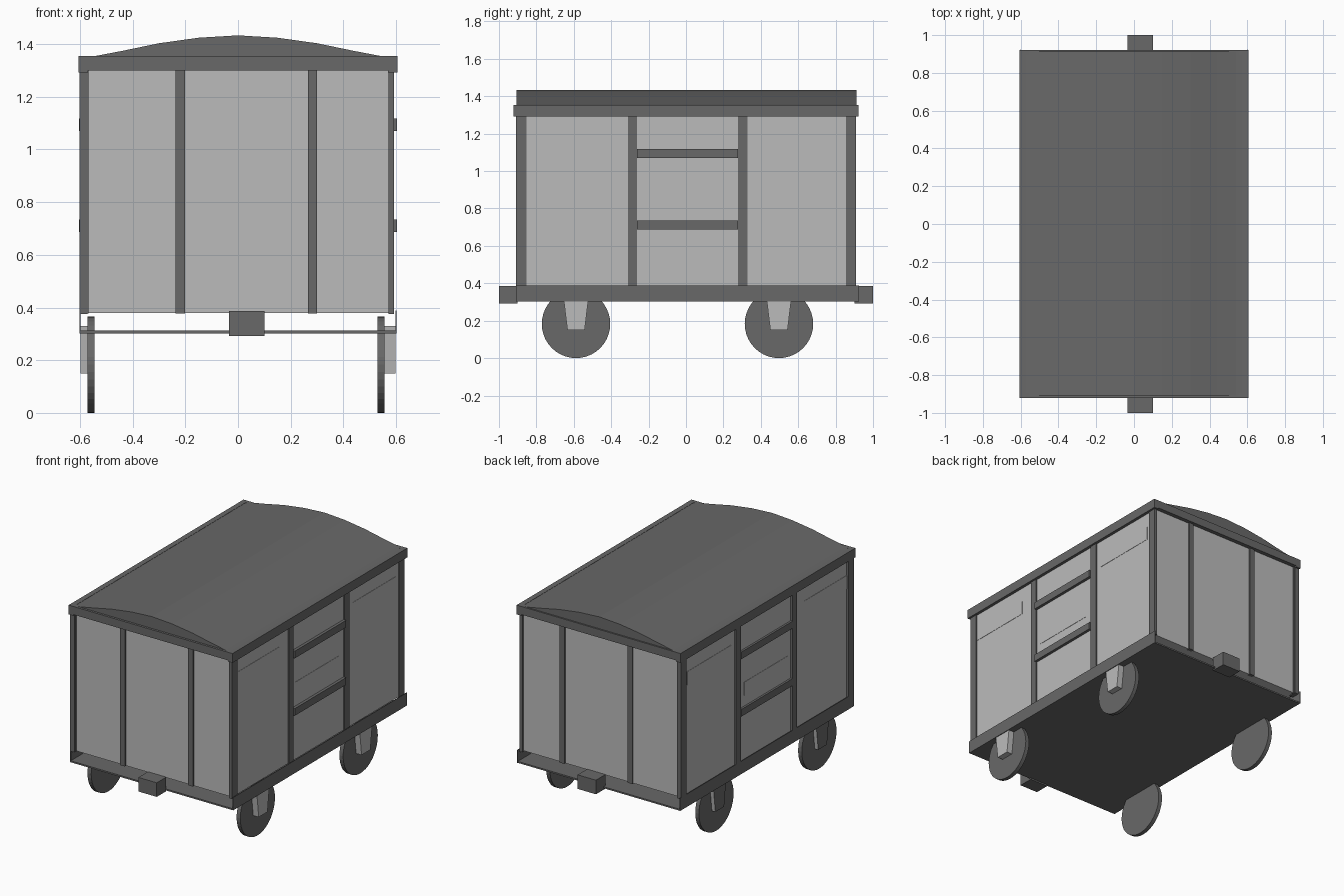
import bpy, bmesh, math
from mathutils import Matrix

if "Cube" in bpy.data.objects:
    bpy.data.objects.remove(bpy.data.objects["Cube"], do_unlink=True)


def material(name, value):
    m = bpy.data.materials.new(name)
    m.use_nodes = True
    m.diffuse_color = (value, value, value, 1)
    m.node_tree.nodes["Principled BSDF"].inputs["Base Color"].default_value = (value, value, value, 1)
    return m


LIGHT = material("light grey", 0.5)
DARK = material("dark grey", 0.14)


def finish(name, bm, *mats):
    bmesh.ops.recalc_face_normals(bm, faces=bm.faces)
    mesh = bpy.data.meshes.new(name)
    bm.to_mesh(mesh)
    bm.free()
    for m in mats:
        mesh.materials.append(m)
    ob = bpy.data.objects.new(name, mesh)
    bpy.context.scene.collection.objects.link(ob)
    return ob


def box(name, x, y, z, mat):
    """Box given by its (low, high) range on each axis."""
    bm = bmesh.new()
    bmesh.ops.create_cube(bm, size=1)
    for v in bm.verts:
        v.co = [r[0] if c < 0 else r[1] for r, c in zip((x, y, z), v.co)]
    return finish(name, bm, mat)


def prism(name, points, axis, low, high, *mats):
    """Extrude a profile along x (points are y, z) or along y (points are x, z)."""
    bm = bmesh.new()
    place = (lambda a, b: (low, a, b)) if axis == "x" else (lambda a, b: (a, low, b))
    face = bm.faces.new([bm.verts.new(place(a, b)) for a, b in points])
    new = bmesh.ops.extrude_face_region(bm, geom=[face])["geom"]
    shift = (high - low, 0, 0) if axis == "x" else (0, high - low, 0)
    bmesh.ops.translate(bm, vec=shift, verts=[g for g in new if isinstance(g, bmesh.types.BMVert)])
    return finish(name, bm, *mats)


def span(side, a, b):
    return tuple(sorted((side * a, side * b)))


# Closed body and the thin floor plate hanging below it
box("body", (-0.59, 0.585), (-0.895, 0.895), (0.38, 1.32), LIGHT)
box("floor", (-0.6, 0.6), (-0.91, 0.92), (0.302, 0.312), DARK)

# Arched roof
half = [(0.6, 1.35), (0.54, 1.355), (0.44, 1.374), (0.3, 1.403), (0.15, 1.424)]
arch = half + [(0, 1.433)] + [(-x, z) for x, z in reversed(half)]
prism("roof", arch, "y", -0.907, 0.912, DARK)

# Long sides: sill, top rail, posts, door battens and panel plates
for side, word in ((1, "left"), (-1, "right")):
    face = 0.585 if side > 0 else 0.59
    box(word + "_sill", span(side, 0.598, 0.602), (-0.91, 0.925), (0.302, 0.388), DARK)
    box(word + "_top_rail", span(side, 0.57, 0.605), (-0.922, 0.922), (1.292, 1.354), DARK)
    for i, y in enumerate(((-0.91, -0.852), (-0.31, -0.262), (0.278, 0.33), (0.855, 0.91))):
        outer = 0.592 if side > 0 else 0.602
        box(f"{word}_post_{i}", span(side, 0.572, outer), y, (0.375, 1.3), DARK)
    for i, z in enumerate(((0.687, 0.735), (1.07, 1.118))):
        box(f"{word}_door_batten_{i}", span(side, 0.57, 0.604), (-0.262, 0.278), z, DARK)
    for i, (y, z) in enumerate(((-0.635, 1.15), (0.0, 0.85), (0.6, 1.15))):
        box(f"{word}_panel_plate_{i}", span(side, face - 0.005, face + 0.002),
            (y - 0.23, y + 0.23), (z - 0.045, z + 0.045), LIGHT)

# Ends: top rail, posts and coupling block
for end, word in ((-1, "front"), (1, "back")):
    box(word + "_top_rail", (-0.605, 0.605), span(end, 0.895, 0.922), (1.3, 1.354), DARK)
    for i, x in enumerate(((-0.602, -0.567), (-0.237, -0.202), (0.265, 0.3), (0.575, 0.592))):
        box(f"{word}_end_post_{i}", x, span(end, 0.88, 0.905), (0.378, 1.305), DARK)
    box(word + "_coupling", (-0.035, 0.1), span(end, 0.9, 1.0), (0.292, 0.386), DARK)

# Wheels with tapered axle guards
for y, word in ((-0.588, "front"), (0.497, "back")):
    for x, side in ((0.543, "left"), (-0.558, "right")):
        bm = bmesh.new()
        turn = Matrix.Translation((x, y, 0.183)) @ Matrix.Rotation(math.pi / 2, 4, "Y")
        bmesh.ops.create_cone(bm, cap_ends=True, segments=40, radius1=0.183, radius2=0.183,
                              depth=0.027, matrix=turn)
        finish(f"{word}_{side}_wheel", bm, DARK)
        guard = [(y - 0.068, 0.33), (y - 0.046, 0.15), (y + 0.046, 0.15), (y + 0.068, 0.33)]
        low, high = (0.556, 0.597) if x > 0 else (-0.597, -0.571)
        ob = prism(f"{word}_{side}_axle_guard", guard, "x", low, high, LIGHT, DARK)
        # The guards on the right have a dark outer face
        for p in ob.data.polygons:
            p.material_index = int(p.normal.x < -0.9 and x < 0)
